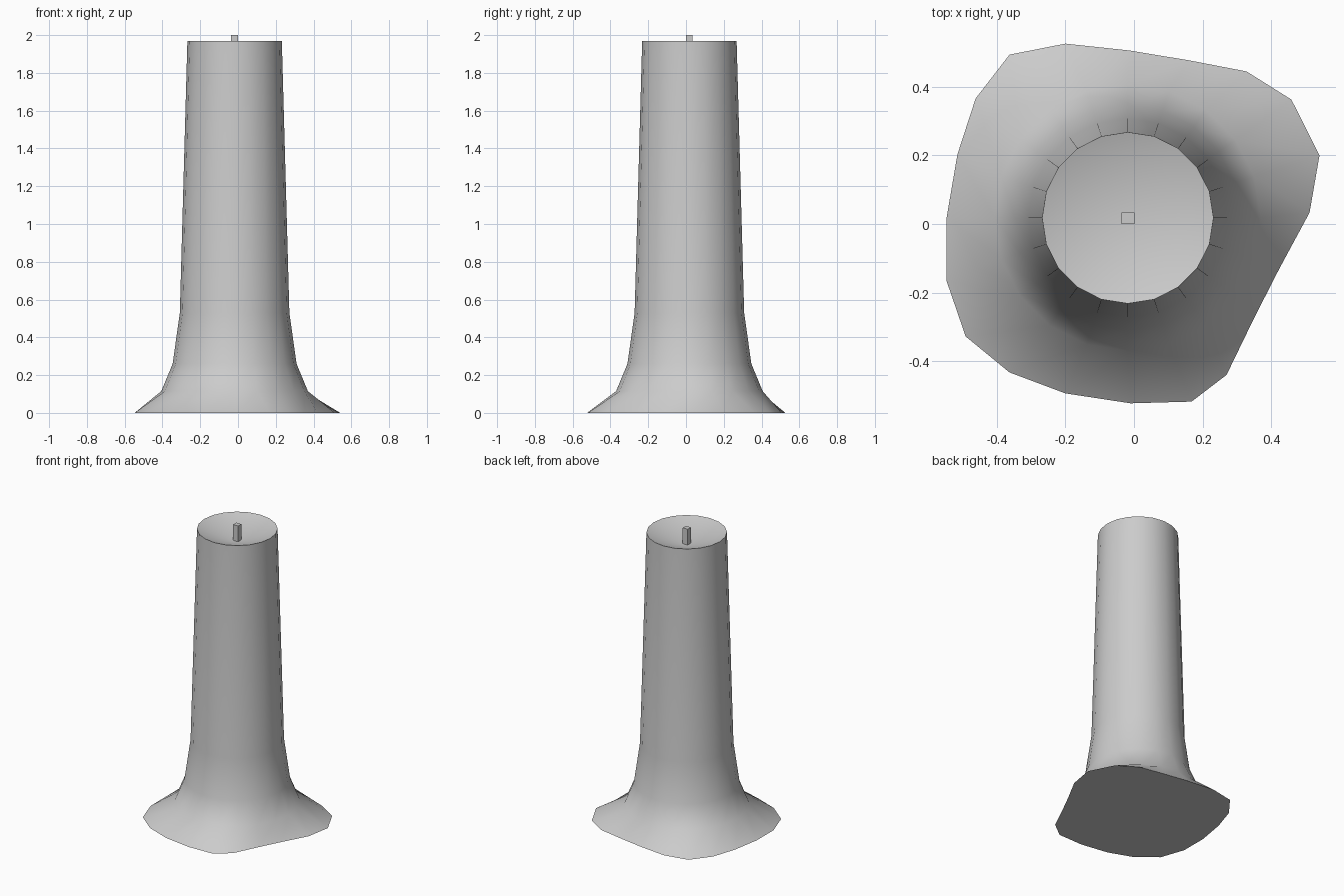
import bpy, bmesh
from math import cos, sin, pi, radians

if "Cube" in bpy.data.objects:
    bpy.data.objects.remove(bpy.data.objects["Cube"])

CX, CY, SIDES = -0.018, 0.018, 20

# irregular foot outline, one point per side, counter-clockwise from +x
FOOT = [(0.512, 0.033), (0.541, 0.20), (0.459, 0.363), (0.328, 0.445), (0.162, 0.477),
        (-0.013, 0.506), (-0.20, 0.526), (-0.363, 0.494), (-0.462, 0.366), (-0.515, 0.203),
        (-0.547, 0.016), (-0.547, -0.165), (-0.491, -0.328), (-0.363, -0.433), (-0.20, -0.494),
        (-0.01, -0.523), (0.168, -0.518), (0.27, -0.44), (0.35, -0.275), (0.424, -0.13)]
# (radius, height) of the round rings above the foot
RINGS = [(0.388, 0.115), (0.328, 0.26), (0.29, 0.53), (0.25, 1.97)]


def finish(bm, name):
    bmesh.ops.recalc_face_normals(bm, faces=bm.faces)
    mesh = bpy.data.meshes.new(name)
    bm.to_mesh(mesh)
    bm.free()
    obj = bpy.data.objects.new(name, mesh)
    bpy.context.collection.objects.link(obj)
    return obj


# flared column with a dished top
bm = bmesh.new()
loops = [[bm.verts.new((x, y, 0)) for x, y in FOOT]]
for r, z in RINGS:
    loops.append([bm.verts.new((CX + r * cos(2 * pi * i / SIDES),
                                CY + r * sin(2 * pi * i / SIDES), z)) for i in range(SIDES)])
for low, high in zip(loops, loops[1:]):
    for i in range(SIDES):
        j = (i + 1) % SIDES
        bm.faces.new((low[i], low[j], high[j], high[i]))
bm.faces.new(loops[0][::-1])
dish = bm.verts.new((CX, CY, 1.885))
for i in range(SIDES):
    bm.faces.new((loops[-1][i], loops[-1][(i + 1) % SIDES], dish))
column = finish(bm, "flared_column")
bpy.context.view_layer.objects.active = column
column.select_set(True)
bpy.ops.object.shade_smooth_by_angle(angle=radians(60))

# small square wick standing in the dish
bm = bmesh.new()
bmesh.ops.create_cube(bm, size=1)
for v in bm.verts:
    v.co = (CX + v.co.x * 0.038, CY - 0.001 + v.co.y * 0.034, 1.94 + v.co.z * 0.12)
finish(bm, "wick")
